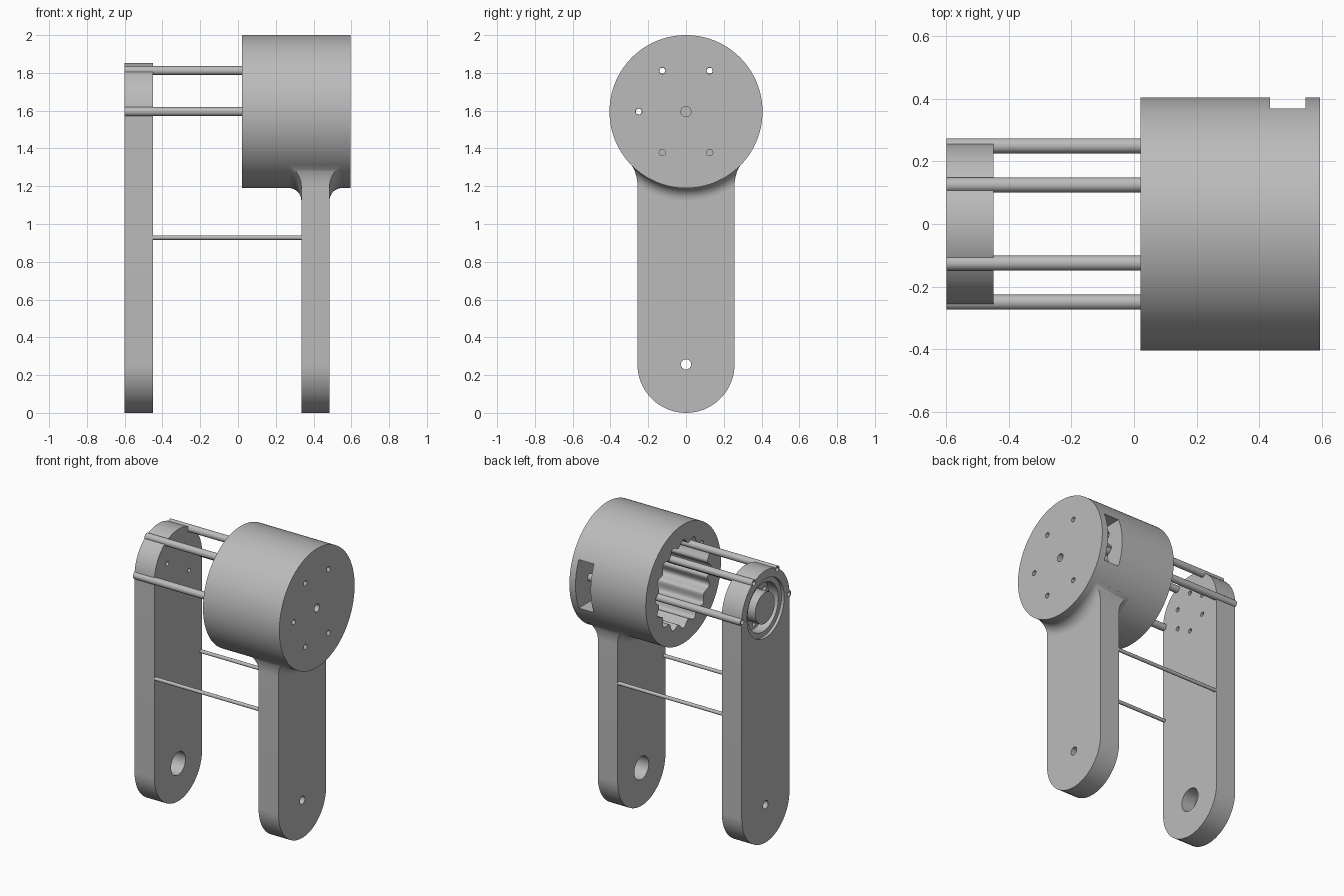
import bpy, bmesh
from math import sin, cos, pi, sqrt

cube = bpy.data.objects.get("Cube")
if cube:
    bpy.data.objects.remove(cube)

grey = bpy.data.materials.new("plain grey")
grey.use_nodes = True
colour = (0.5, 0.5, 0.5, 1)
grey.diffuse_color = colour
grey.node_tree.nodes["Principled BSDF"].inputs["Base Color"].default_value = colour

AXIS = 1.595      # height of the drum axis
ARM = 0.257       # arm half width
DRUM = 0.405      # drum radius
RING = 0.25       # radius of the rod circle


def make(name, bm):
    bmesh.ops.recalc_face_normals(bm, faces=bm.faces)
    mesh = bpy.data.meshes.new(name)
    bm.to_mesh(mesh)
    bm.free()
    obj = bpy.data.objects.new(name, mesh)
    bpy.context.collection.objects.link(obj)
    mesh.materials.append(grey)
    return obj


def loft(name, loops):
    """Skin closed loops of equal length and cap both ends."""
    bm = bmesh.new()
    rows = [[bm.verts.new(p) for p in loop] for loop in loops]
    n = len(rows[0])
    for a, b in zip(rows, rows[1:]):
        for i in range(n):
            j = (i + 1) % n
            bm.faces.new((a[i], a[j], b[j], b[i]))
    bm.faces.new(rows[0])
    bm.faces.new(rows[-1])
    return make(name, bm)


def prism(name, outline, x0, x1):
    return loft(name, [[(x, y, z) for y, z in outline] for x in (x0, x1)])


def circle(y, z, r, n=32):
    return [(y + r * cos(2 * pi * i / n), z + r * sin(2 * pi * i / n)) for i in range(n)]


def rod(name, y, z, r, x0, x1, n=32):
    return prism(name, circle(y, z, r, n), x0, x1)


def cut(obj, cutters):
    for c in cutters:
        mod = obj.modifiers.new("cut", 'BOOLEAN')
        mod.operation = 'DIFFERENCE'
        mod.solver = 'EXACT'
        mod.object = c
        bpy.context.view_layer.objects.active = obj
        bpy.ops.object.modifier_apply(modifier=mod.name)
        bpy.data.objects.remove(c)


def ring_point(angle, r=RING):
    a = angle * pi / 180
    return r * cos(a), AXIS + r * sin(a)


def half_circle(z, start):
    return [(ARM * cos(start + pi * i / 32), z + ARM * sin(start + pi * i / 32))
            for i in range(33)]


# Drum with a scalloped cavity, a side slot and screw holes in the end wall
drum = rod("drum", 0, AXIS, DRUM, 0.02, 0.595, 128)
scallop = []
for i in range(256):
    a = 2 * pi * i / 256
    r = 0.283 + 0.018 * cos(16 * a)
    scallop.append((r * cos(a), AXIS + r * sin(a)))
slot = [(0.2, AXIS - 0.165), (0.5, AXIS - 0.165), (0.5, AXIS + 0.165), (0.2, AXIS + 0.165)]
cutters = [prism("cavity", scallop, -0.05, 0.55),
           prism("slot", slot, 0.435, 0.549),
           rod("centre_hole", 0, AXIS, 0.027, 0.5, 0.65)]
cutters += [rod("screw_hole", *ring_point(a), 0.017, 0.5, 0.65, 16)
            for a in (60, 120, 180, 240, 300)]
cut(drum, cutters)


# Arm hanging from the drum
def pivot_cutters(inner, outer):
    step = 0.1 if outer > inner else -0.1
    return [rod("pivot_hole", 0, ARM, 0.027, inner - step, outer + step),
            rod("pivot_counterbore", 0, ARM, 0.078, inner - step, inner + step)]


drum_arm = prism("drum_arm", half_circle(ARM, pi) + [(ARM, 1.285), (-ARM, 1.285)], 0.335, 0.485)
cut(drum_arm, pivot_cutters(0.335, 0.485))

# Concave fillet between that arm and the drum
R = 0.065
loops = []
for k in range(-1, 11):
    d = R * (1 - cos(pi / 2 * max(k, 0) / 10))
    flare = R - sqrt(R * R - (R - d) ** 2)
    hx, hy = 0.075 + flare, ARM + 0.5 * flare
    radius = DRUM + d if k >= 0 else DRUM - 0.015
    ys = [hy * (i / 12 - 1) for i in range(25)]
    edge = [(y, AXIS - sqrt(radius ** 2 - y * y)) for y in ys]
    loops.append([(0.41 + hx, y, z) for y, z in edge]
                 + [(0.41 - hx, y, z) for y, z in reversed(edge)])
fillet = loft("arm_fillet", loops)

# Free arm with a round motor seat on its outer face
motor_arm = prism("motor_arm", half_circle(ARM, pi) + half_circle(AXIS, 0), -0.6, -0.45)
cutters = pivot_cutters(-0.45, -0.6)
cutters += [rod("seat_step", 0, AXIS, 0.2, -0.7, -0.58, 64),
            rod("seat_channel", 0, AXIS, 0.165, -0.7, -0.51, 64)]
cutters += [rod("mount_hole", *ring_point(a, 0.135), 0.015, -0.7, -0.4, 16)
            for a in range(30, 390, 60)]
cutters += [rod("rod_bore", *ring_point(a), 0.021, -0.7, -0.4) for a in (0, 60, 120, 180)]
cut(motor_arm, cutters)
motor_boss = rod("motor_boss", 0, AXIS, 0.105, -0.595, -0.505, 48)

# Hollow rods joining the free arm to the drum
tubes = []
for a in (0, 60, 120, 180):
    tube = rod("hollow_rod", *ring_point(a), 0.024, -0.6, 0.551)
    cut(tube, [rod("rod_core", *ring_point(a), 0.016, -0.7, 0.6, 16)])
    tubes.append(tube)

# Thin tie rods between the two arms
ties = [rod("tie_rod", side * 0.245, 0.928, 0.012, -0.46, 0.345, 20) for side in (-1, 1)]

# Smooth the curved walls, keep edges crisp
bpy.ops.object.select_all(action='DESELECT')
for obj in [drum, drum_arm, fillet, motor_arm, motor_boss] + tubes + ties:
    obj.select_set(True)
bpy.context.view_layer.objects.active = drum
bpy.ops.object.shade_smooth_by_angle(angle=0.6)
